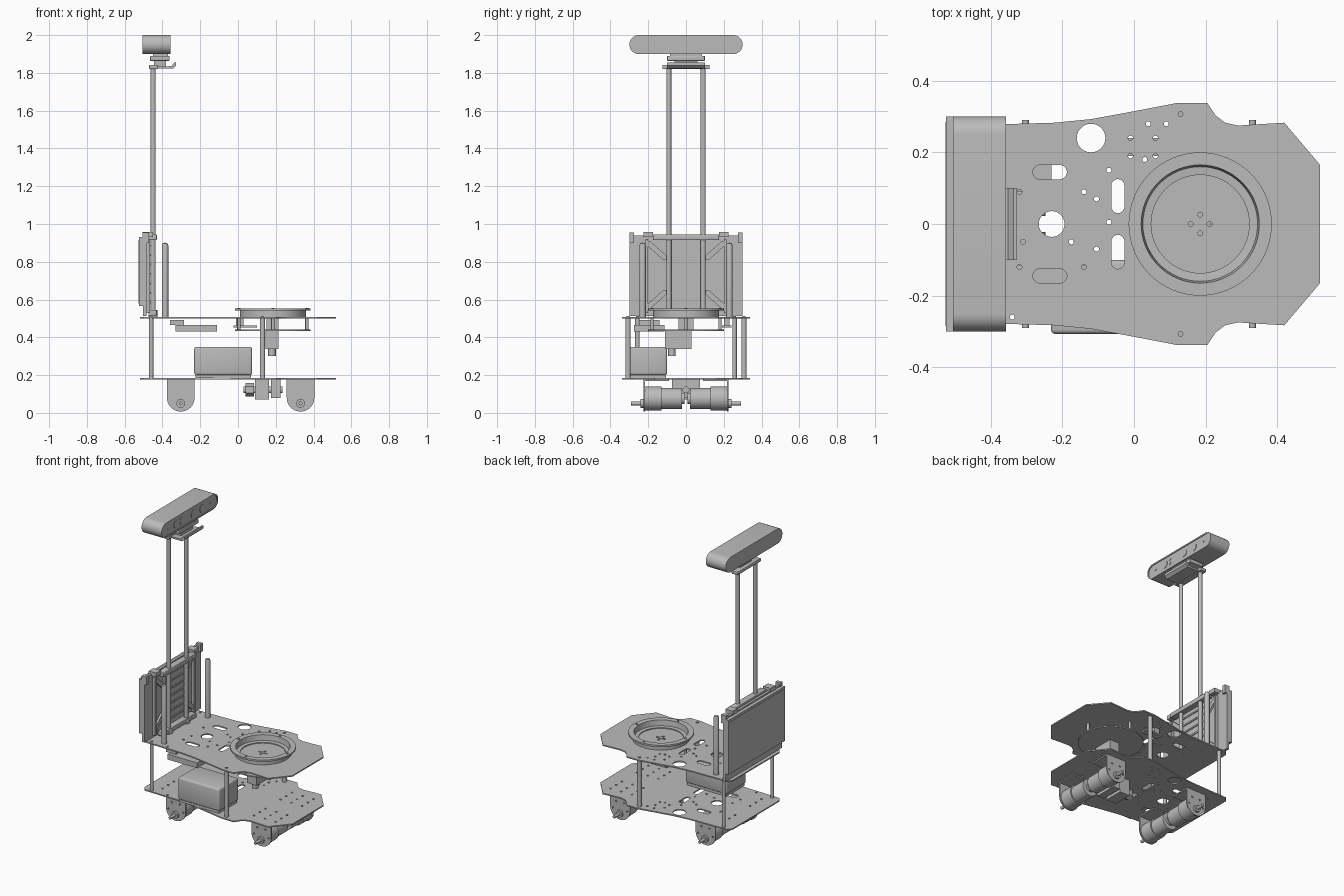
import bpy, bmesh, math
from mathutils import Vector, Matrix

cube = bpy.data.objects.get("Cube")
if cube:
    bpy.data.objects.remove(cube)

grey = bpy.data.materials.new("plain_grey")
grey.use_nodes = True
grey.diffuse_color = (0.5, 0.5, 0.5, 1)
grey.node_tree.nodes["Principled BSDF"].inputs["Base Color"].default_value = (0.5, 0.5, 0.5, 1)


def finish(name, bm, smooth=False):
    bmesh.ops.recalc_face_normals(bm, faces=bm.faces)
    mesh = bpy.data.meshes.new(name)
    bm.to_mesh(mesh)
    bm.free()
    mesh.materials.append(grey)
    ob = bpy.data.objects.new(name, mesh)
    bpy.context.collection.objects.link(ob)
    if smooth:
        bpy.ops.object.select_all(action='DESELECT')
        ob.select_set(True)
        bpy.context.view_layer.objects.active = ob
        bpy.ops.object.shade_smooth_by_angle(angle=math.radians(35))
    return ob


def box(name, x, y, z, bevel=0):
    """Box from (min, max) pairs, optionally rounded."""
    bm = bmesh.new()
    bmesh.ops.create_cube(bm, size=1)
    for v in bm.verts:
        v.co = Vector([(a + b) / 2 + c * (b - a) for (a, b), c in zip((x, y, z), v.co)])
    if bevel:
        bmesh.ops.bevel(bm, geom=bm.edges[:], offset=bevel, segments=3, profile=0.5, affect='EDGES')
    return finish(name, bm, bevel > 0)


def add_rod(bm, p, q, r, sides):
    p, q = Vector(p), Vector(q)
    turn = (q - p).to_track_quat('Z', 'Y').to_matrix().to_4x4()
    bmesh.ops.create_cone(bm, cap_ends=True, segments=sides, radius1=r, radius2=r,
                          depth=(q - p).length, matrix=Matrix.Translation((p + q) / 2) @ turn)


def rod(name, p, q, r, sides=24):
    bm = bmesh.new()
    add_rod(bm, p, q, r, sides)
    return finish(name, bm, sides > 8)


def add_prism(bm, pts, axis, lo, hi):
    """Extrude a 2D outline along an axis (0 = x, 1 = y, 2 = z)."""
    def place(p, d):
        c = list(p)
        c.insert(axis, d)
        return bm.verts.new(c)
    face = bm.faces.new([place(p, lo) for p in pts])
    top = bmesh.ops.extrude_face_region(bm, geom=[face])["geom"]
    step = Vector((0, 0, 0))
    step[axis] = hi - lo
    bmesh.ops.translate(bm, vec=step, verts=[g for g in top if isinstance(g, bmesh.types.BMVert)])


def prism(name, pts, axis, lo, hi, smooth=False):
    bm = bmesh.new()
    add_prism(bm, pts, axis, lo, hi)
    return finish(name, bm, smooth)


def stadium(cx, cy, length, r, vertical=False, n=12):
    """Slot outline with rounded ends."""
    pts = []
    for end in (1, -1):
        for i in range(n + 1):
            a = math.pi * i / n - math.pi / 2 + (0 if end > 0 else math.pi)
            u, v = end * (length / 2 - r) + r * math.cos(a), r * math.sin(a)
            pts.append((cx - v, cy + u) if vertical else (cx + u, cy + v))
    return pts


def lathe(name, profile, centre, steps=64):
    bm = bmesh.new()
    vs = [bm.verts.new((r, 0, z)) for r, z in profile]
    es = [bm.edges.new((vs[i], vs[(i + 1) % len(vs)])) for i in range(len(vs))]
    bmesh.ops.spin(bm, geom=vs + es, cent=(0, 0, 0), axis=(0, 0, 1), angle=math.tau, steps=steps)
    bmesh.ops.remove_doubles(bm, verts=bm.verts, dist=1e-5)
    bmesh.ops.translate(bm, vec=centre, verts=bm.verts)
    return finish(name, bm, True)


def cut(ob, bm):
    """Subtract the shapes held in bm from ob."""
    cutter = finish("cutter", bm)
    cutter.hide_render = True
    mod = ob.modifiers.new("holes", 'BOOLEAN')
    mod.object, mod.solver = cutter, 'EXACT'
    ev = ob.evaluated_get(bpy.context.evaluated_depsgraph_get())
    ob.data = bpy.data.meshes.new_from_object(ev)
    ob.modifiers.clear()
    bpy.data.objects.remove(cutter)


# Two decks with the same outline and holes
half = [(0.52, 0.165), (0.42, 0.283), (0.29, 0.275), (0.255, 0.283), (0.228, 0.303), (0.205, 0.338),
        (0.12, 0.338), (0, 0.315), (-0.12, 0.293), (-0.22, 0.283), (-0.36, 0.279), (-0.5, 0.275), (-0.52, 0.25)]
outline = half + [(x, -y) for x, y in reversed(half)]
small = [(-0.01, 0.24), (0.04, 0.28), (0.09, 0.28), (0.06, 0.24), (0.06, 0.19), (-0.01, 0.19), (-0.07, 0.15),
         (-0.14, 0.09), (-0.105, 0.07), (-0.32, 0.09), (-0.31, -0.05), (-0.175, -0.05), (-0.14, -0.12),
         (-0.32, -0.12), (-0.34, -0.26), (-0.07, 0.005), (-0.105, -0.07), (0.03, 0.18)]
extra = [(x, s * y) for x in (0.26, 0.34, 0.42, -0.42) for y in (0.08, 0.14, 0.2) for s in (-1, 1)]
cross = [(0.185 + dx, dy) for dx, dy in ((0.026, 0), (-0.026, 0), (0, 0.026), (0, -0.026))]
for name, z, holes in (("upper_deck", 0.5, small + cross), ("lower_deck", 0.176, small + extra)):
    deck = prism(name, outline, 2, z, z + 0.008)
    bm = bmesh.new()
    for x, y in holes:
        add_rod(bm, (x, y, z - 0.05), (x, y, z + 0.05), 0.007, 10)
    for x, y, r in ((-0.12, 0.24, 0.04), (-0.23, 0, 0.036)):
        add_rod(bm, (x, y, z - 0.05), (x, y, z + 0.05), r, 28)
    for s in (-1, 1):
        add_prism(bm, stadium(-0.235, s * 0.145, 0.095, 0.02), 2, z - 0.05, z + 0.05)
        add_prism(bm, stadium(-0.045, s * 0.078, 0.095, 0.018, True), 2, z - 0.05, z + 0.05)
    cut(deck, bm)

# Turntable ring, the disc hung under it and its drive
lathe("turntable_ring", [(0.137, 0.508), (0.175, 0.508), (0.175, 0.541), (0.2, 0.541), (0.2, 0.552),
                         (0.165, 0.552), (0.16, 0.516), (0.137, 0.514)], (0.185, 0, 0))
rod("turntable_base", (0.185, 0, 0.433), (0.185, 0, 0.441), 0.2, 64)
for i in range(4):
    a = i * math.pi / 2
    x, y = 0.185 + 0.18 * math.cos(a), 0.18 * math.sin(a)
    rod("turntable_standoff", (x, y, 0.44), (x, y, 0.502), 0.009, 12)
    rod("turntable_screw", (x, y, 0.55), (x, y, 0.556), 0.007, 12)
rod("turntable_hub", (0.185, 0, 0.44), (0.185, 0, 0.512), 0.014)
box("drive_mount", (0.15, 0.215), (-0.04, 0.04), (0.44, 0.5))
box("drive_housing", (0.145, 0.215), (-0.11, 0.03), (0.337, 0.434))
rod("drive_shaft", (0.18, -0.075, 0.3), (0.18, -0.075, 0.34), 0.02)

# Standoffs between the decks
for s in (-1, 1):
    for x, y, r in ((0.13, 0.307, 0.014), (-0.46, 0.257, 0.012)):
        rod("deck_standoff", (x, s * y, 0.18), (x, s * y, 0.502), r, 16)
        rod("deck_screw", (x, s * y, 0.506), (x, s * y, 0.513), 0.008, 12)

# Battery and the electronics below the upper deck
box("battery", (-0.232, 0.075), (-0.307, -0.1), (0.2, 0.35), 0.012)
box("battery_tray", (-0.225, 0.068), (-0.3, -0.107), (0.184, 0.202))
box("control_box", (-0.33, -0.11), (-0.275, -0.115), (0.43, 0.466))
box("control_box_clip", (-0.36, -0.285), (-0.25, -0.14), (0.464, 0.492))
box("sensor_board", (-0.025, 0.1), (0.19, 0.24), (0.452, 0.462))
box("sensor_block", (-0.01, 0.03), (0.2, 0.23), (0.462, 0.5))

# Four gear motors in U shaped brackets
for wx in (-0.303, 0.331):
    for s in (-1, 1):
        plate = [(wx + 0.073, 0.176), (wx - 0.073, 0.176)] + [
            (wx - 0.073 * math.cos(math.pi * i / 20), 0.08 - 0.073 * math.sin(math.pi * i / 20))
            for i in range(21)]
        face = prism("motor_bracket", plate, 1, s * 0.218, s * 0.226)
        bm = bmesh.new()
        for dx, z in ((-0.055, 0.075), (0.055, 0.075), (-0.03, 0.125), (0.03, 0.125)):
            add_rod(bm, (wx + dx, 0.2 * s, z), (wx + dx, 0.25 * s, z), 0.006, 10)
        cut(face, bm)
        box("bracket_flange", (wx - 0.073, wx + 0.073), sorted((s * 0.09, s * 0.22)), (0.168, 0.176))
        rod("gearbox", (wx, s * 0.13, 0.076), (wx, s * 0.219, 0.076), 0.064, 32)
        rod("motor_body", (wx, s * 0.022, 0.076), (wx, s * 0.13, 0.076), 0.056, 32)
        rod("motor_cap", (wx, s * 0.008, 0.076), (wx, s * 0.023, 0.076), 0.03)
        rod("shaft_collar", (wx, s * 0.224, 0.05), (wx, s * 0.24, 0.05), 0.023)
        rod("wheel_shaft", (wx, s * 0.238, 0.05), (wx, s * 0.29, 0.05), 0.01, 16)

# Pivot joint under the lower deck
box("pivot_block", (0.09, 0.165), (-0.065, 0.065), (0.07, 0.177))
box("pivot_plate", (0.175, 0.225), (-0.075, 0.075), (0.08, 0.177))
rod("pivot_shaft", (0.03, 0, 0.122), (0.235, 0, 0.122), 0.018)
rod("pivot_nut", (0.04, 0, 0.122), (0.085, 0, 0.122), 0.036, 6)

# Screen panel at the rear with its ribbed backing
box("screen_panel", (-0.525, -0.5), (-0.3, 0.3), (0.565, 0.93))
box("screen_glass", (-0.527, -0.52), (-0.285, 0.285), (0.58, 0.915))
box("screen_backing", (-0.502, -0.485), (-0.3, 0.3), (0.512, 0.94))
box("backing_centre", (-0.487, -0.47), (-0.1, 0.1), (0.53, 0.93))
for i in range(7):
    z = 0.58 + i * 0.05
    box("backing_rib", (-0.472, -0.464), (-0.095, 0.095), (z, z + 0.01))
for s in (-1, 1):
    box("backing_side_rail", (-0.487, -0.465), sorted((s * 0.2, s * 0.215)), (0.53, 0.92))
    for m in (-1, 1):
        z = 0.73
        strut = [(s * 0.1, z + m * 0.08), (s * 0.12, z + m * 0.08), (s * 0.21, z + m * 0.16),
                 (s * 0.21, z + m * 0.18), (s * 0.19, z + m * 0.18), (s * 0.1, z + m * 0.1)]
        prism("backing_strut", strut, 0, -0.487, -0.472)
    box("screen_hook", (-0.505, -0.45), (s * 0.2 - 0.025, s * 0.2 + 0.025), (0.93, 0.958))
    box("screen_corner", (-0.505, -0.47), sorted((s * 0.275, s * 0.3)), (0.9, 0.955))
for z in (0.515, 0.915):
    box("screen_crossbar", (-0.475, -0.43), (-0.175, 0.175), (z, z + 0.03), 0.004)

# Camera mast and two short antennas
for s in (-1, 1):
    rod("mast_pole", (-0.449, s * 0.091, 0.507), (-0.449, s * 0.091, 1.835), 0.0135, 20)
    rod("mast_foot", (-0.449, s * 0.091, 0.507), (-0.449, s * 0.091, 0.545), 0.024)
    lathe("antenna", [(0, 0.507), (0.017, 0.507), (0.017, 0.885), (0.013, 0.897), (0, 0.902)],
          (-0.386, s * 0.23, 0), 20)

# Camera mount
box("mount_plate", (-0.47, -0.345), (-0.1, 0.1), (1.822, 1.834))
box("mount_bar", (-0.47, -0.425), (-0.125, 0.125), (1.82, 1.842), 0.004)
prism("mount_lip", [(-0.39, 1.822), (-0.345, 1.822), (-0.327, 1.838), (-0.327, 1.856),
                    (-0.337, 1.856), (-0.352, 1.836), (-0.39, 1.834)], 1, -0.1, 0.1)
box("mount_neck", (-0.445, -0.38), (-0.06, 0.06), (1.832, 1.868))
box("camera_foot", (-0.465, -0.362), (-0.1, 0.1), (1.864, 1.89), 0.004)
box("camera_foot_pad", (-0.45, -0.37), (-0.085, 0.085), (1.886, 1.905))

# Depth camera with recessed front and lenses
body = prism("camera_body", stadium(0, 1.95, 0.6, 0.05, n=16), 0, -0.505, -0.357, True)
bm = bmesh.new()
add_prism(bm, stadium(0, 1.95, 0.58, 0.041, n=16), 0, -0.361, -0.3)
cut(body, bm)
for y, z, r in ((-0.14, 1.95, 0.026), (0.043, 1.95, 0.026), (0.135, 1.95, 0.026), (-0.09, 1.965, 0.008),
                (-0.09, 1.935, 0.008), (-0.225, 1.95, 0.006), (0.225, 1.95, 0.006)):
    rod("camera_lens", (-0.365, y, z), (-0.358, y, z), r)
